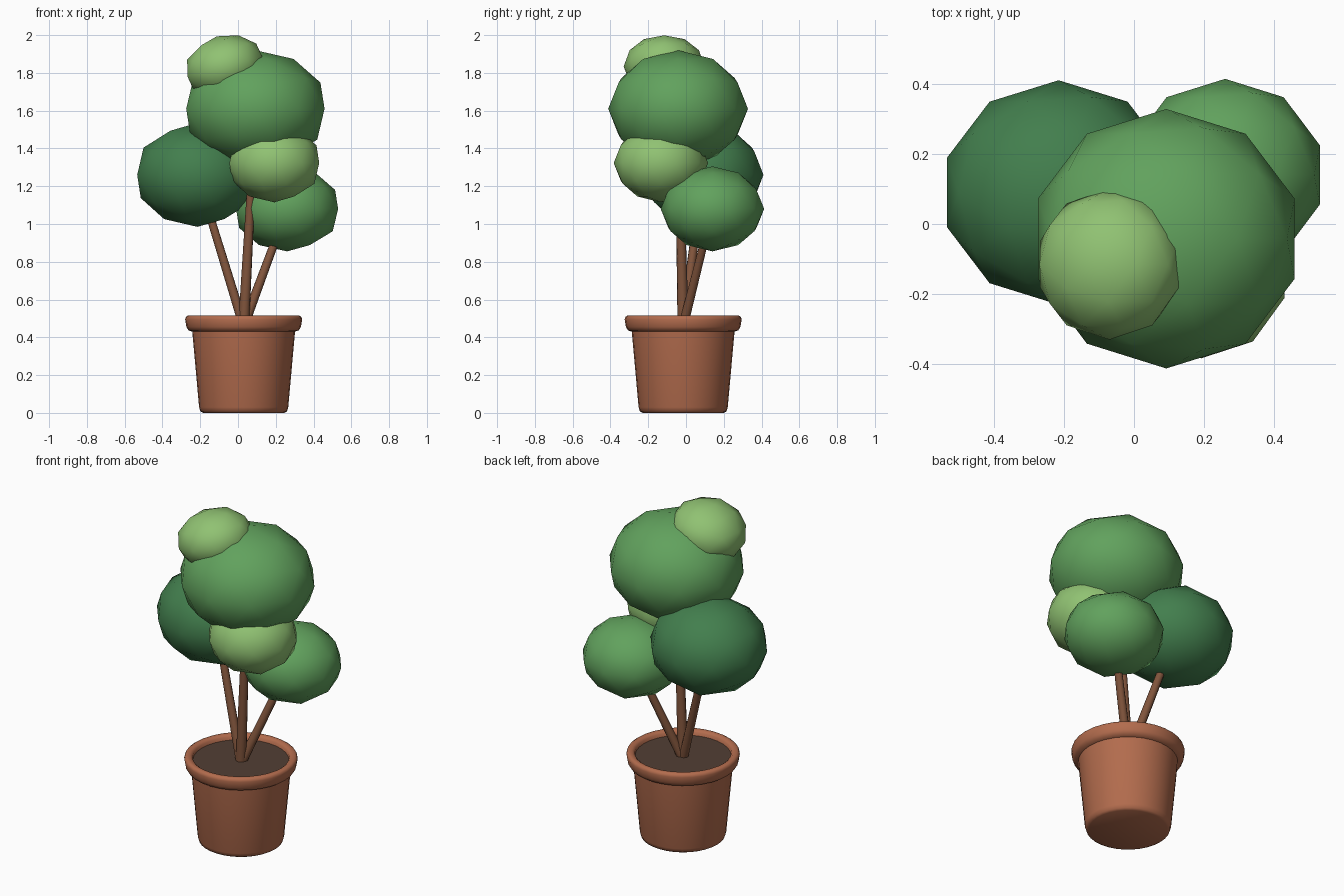
import bpy, bmesh, math
from mathutils import Vector

if "Cube" in bpy.data.objects:
    bpy.data.objects.remove(bpy.data.objects["Cube"])


def material(name, rgb):
    m = bpy.data.materials.new(name)
    m.diffuse_color = (*rgb, 1)
    m.use_nodes = True
    m.node_tree.nodes["Principled BSDF"].inputs["Base Color"].default_value = m.diffuse_color
    return m


CLAY = material("terracotta", (0.45, 0.15, 0.075))
SOIL = material("soil", (0.085, 0.05, 0.034))
BARK = material("bark", (0.22, 0.09, 0.045))
DARK = material("dark_leaf", (0.055, 0.21, 0.075))
MID = material("mid_leaf", (0.12, 0.36, 0.11))
LIGHT = material("light_leaf", (0.28, 0.54, 0.17))

POT_X, POT_Y = 0.03, -0.015


def add_object(name, bm, mat, loc):
    bmesh.ops.recalc_face_normals(bm, faces=bm.faces)
    mesh = bpy.data.meshes.new(name)
    bm.to_mesh(mesh)
    bm.free()
    mesh.materials.append(mat)
    ob = bpy.data.objects.new(name, mesh)
    ob.location = loc
    bpy.context.collection.objects.link(ob)
    bpy.context.view_layer.objects.active = ob
    bpy.ops.object.select_all(action='DESELECT')
    ob.select_set(True)
    bpy.ops.object.shade_smooth_by_angle(angle=math.radians(50))
    return ob


def lathe(name, profile, mat, steps=32):
    bm = bmesh.new()
    verts = [bm.verts.new((r, 0, z)) for r, z in profile]
    edges = [bm.edges.new(pair) for pair in zip(verts, verts[1:])]
    bmesh.ops.spin(bm, geom=verts + edges, axis=(0, 0, 1), cent=(0, 0, 0),
                   angle=math.tau, steps=steps, use_duplicate=False)
    bmesh.ops.remove_doubles(bm, verts=bm.verts, dist=1e-4)
    return add_object(name, bm, mat, (POT_X, POT_Y, 0))


def branch(name, end, r1, r2):
    start = Vector((POT_X, POT_Y, 0.46))
    axis = Vector(end) - start
    bm = bmesh.new()
    bmesh.ops.create_cone(bm, cap_ends=True, segments=10, radius1=r1,
                          radius2=r2, depth=axis.length)
    ob = add_object(name, bm, BARK, (start + Vector(end)) / 2)
    ob.rotation_euler = axis.to_track_quat('Z', 'Y').to_euler()


def foliage(name, loc, size, mat, tilt=0):
    bm = bmesh.new()
    bmesh.ops.create_icosphere(bm, subdivisions=2, radius=1)
    bmesh.ops.scale(bm, vec=size, verts=bm.verts)
    ob = add_object(name, bm, mat, loc)
    ob.rotation_euler.y = math.radians(tilt)


# Pot with rounded rim, and the soil inside
lathe("pot", [(0, 0), (0.215, 0), (0.229, 0.008), (0.236, 0.03),
              (0.272, 0.43), (0.292, 0.437), (0.303, 0.455), (0.31, 0.495),
              (0.306, 0.508), (0.295, 0.515), (0.277, 0.513),
              (0.264, 0.503), (0.26, 0.47), (0, 0.47)], CLAY)
lathe("soil", [(0, 0.46), (0.262, 0.46), (0.262, 0.485), (0, 0.485)], SOIL)

# Foliage clumps
BIG, LEFT, RIGHT = (0.092, -0.042, 1.61), (-0.215, 0.09, 1.26), (0.26, 0.14, 1.08)
foliage("crown_foliage", BIG, (0.385, 0.37, 0.31), MID)
foliage("left_foliage", LEFT, (0.335, 0.32, 0.275), DARK)
foliage("right_foliage", RIGHT, (0.284, 0.274, 0.225), MID)
foliage("front_foliage", (0.192, -0.133, 1.323), (0.25, 0.25, 0.208), LIGHT)
foliage("top_foliage", (-0.07, -0.115, 1.834), (0.215, 0.215, 0.165), LIGHT, -15)

# Branches from the soil to the clumps
branch("middle_branch", BIG, 0.03, 0.018)
branch("left_branch", LEFT, 0.026, 0.02)
branch("right_branch", RIGHT, 0.026, 0.02)
